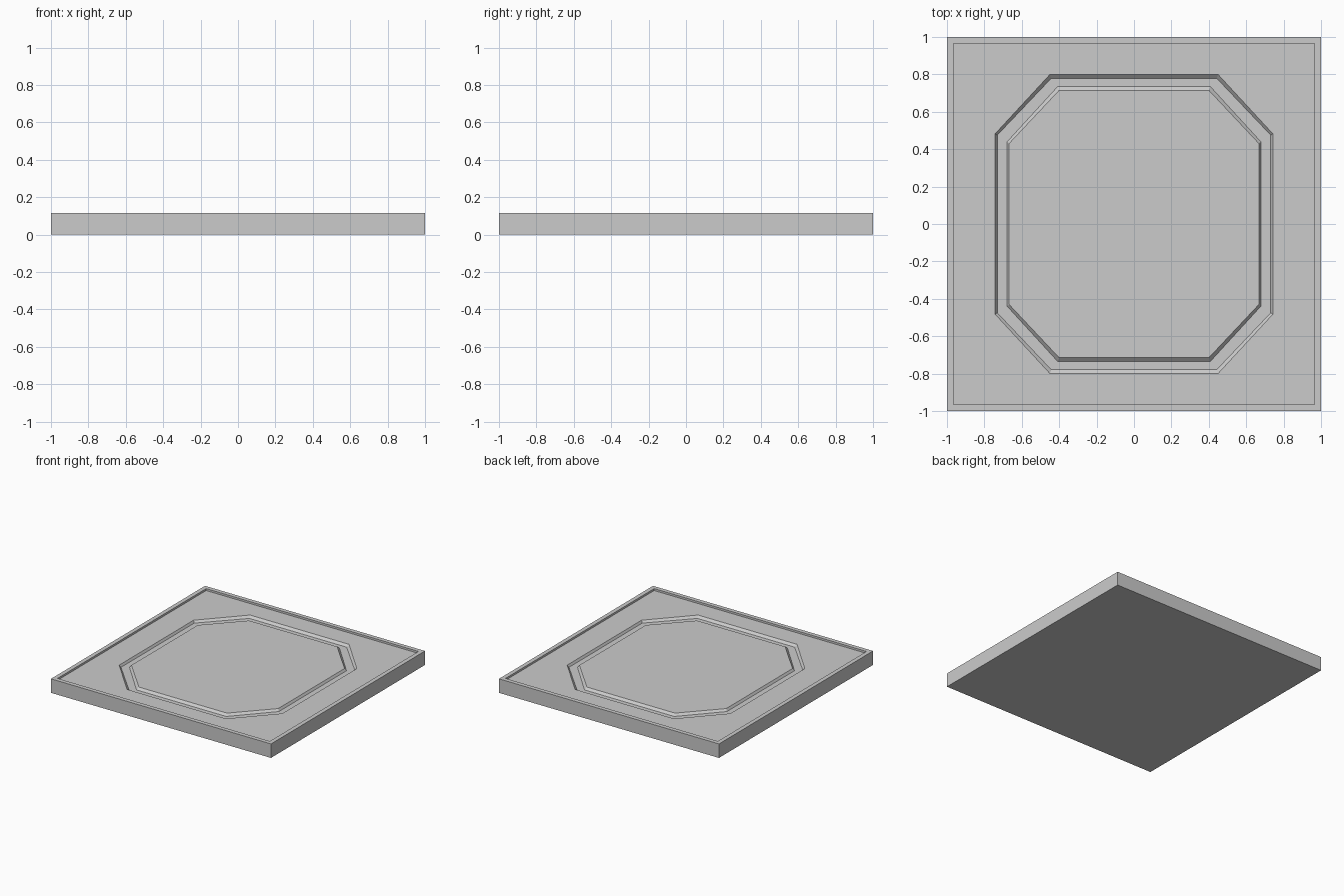
import bpy, bmesh

if "Cube" in bpy.data.objects:
    bpy.data.objects.remove(bpy.data.objects["Cube"])

TOP, FLOOR, GROOVE = 0.115, 0.099, 0.081


def ring(bm, ax, y, x, by, z):
    """Eight-point loop with corners (ax, y) and (x, by); a square when ax == x."""
    pts = [(x, -by), (x, by), (ax, y), (-ax, y),
           (-x, by), (-x, -by), (-ax, -y), (ax, -y)]
    return [bm.verts.new((px, py, z)) for px, py in pts]


def square(bm, s, z):
    return ring(bm, s, s, s, s, z)


bm = bmesh.new()
loops = [
    # slab sides, thin raised rim and its inner wall
    square(bm, 1.0, 0), square(bm, 1.0, TOP),
    square(bm, 0.965, TOP), square(bm, 0.965, FLOOR),
    # chamfered octagonal groove
    ring(bm, 0.450, 0.799, 0.742, 0.483, FLOOR),
    ring(bm, 0.442, 0.779, 0.731, 0.475, GROOVE),
    ring(bm, 0.408, 0.735, 0.679, 0.439, GROOVE),
    ring(bm, 0.400, 0.715, 0.667, 0.431, FLOOR),
]
for a, b in zip(loops, loops[1:]):
    for i in range(8):
        j = (i + 1) % 8
        bm.faces.new((a[i], a[j], b[j], b[i]))

# underside and centre panel
bm.faces.new(loops[0][::-1])
bm.faces.new(loops[-1])

# merge the doubled corners of the square loops
bmesh.ops.remove_doubles(bm, verts=bm.verts, dist=1e-5)
bmesh.ops.recalc_face_normals(bm, faces=bm.faces)

mesh = bpy.data.meshes.new("floor_tile")
bm.to_mesh(mesh)
bm.free()
tile = bpy.data.objects.new("floor_tile", mesh)
bpy.context.collection.objects.link(tile)
